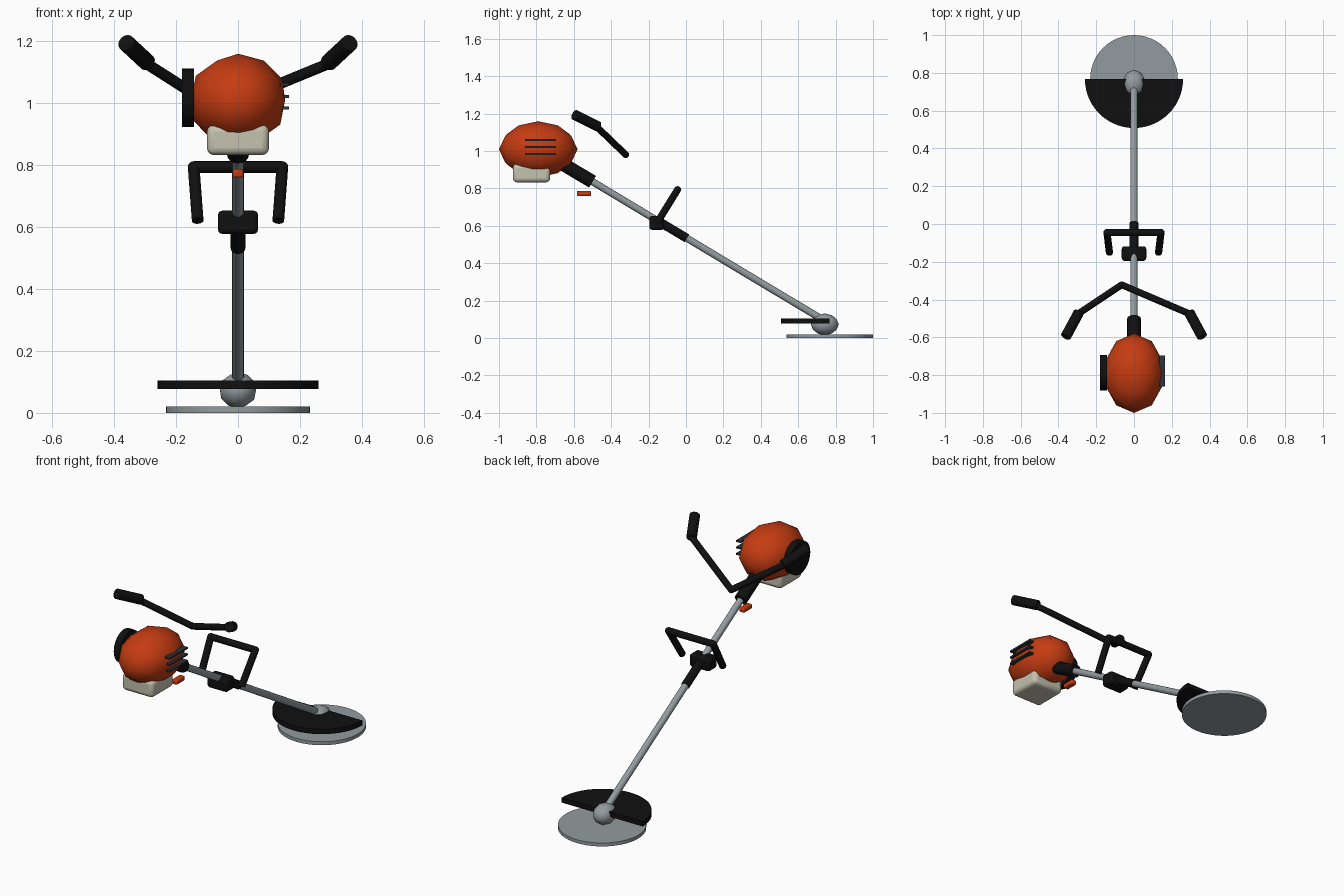
import bpy, bmesh, math
from mathutils import Vector, Matrix

if "Cube" in bpy.data.objects:
    bpy.data.objects.remove(bpy.data.objects["Cube"])


def material(name, rgb):
    m = bpy.data.materials.new(name)
    m.diffuse_color = (*rgb, 1)
    m.use_nodes = True
    m.node_tree.nodes["Principled BSDF"].inputs["Base Color"].default_value = m.diffuse_color
    return m


ORANGE = material("orange", (0.56, 0.045, 0.006))
BLACK = material("black", (0.005, 0.005, 0.005))
SILVER = material("silver", (0.29, 0.33, 0.345))
BEIGE = material("beige", (0.56, 0.54, 0.43))
SLATE = material("dark slate", (0.025, 0.033, 0.042))


def finish(name, bm, mat, angle=40, bevel=0):
    me = bpy.data.meshes.new(name)
    bm.to_mesh(me)
    bm.free()
    me.materials.append(mat)
    ob = bpy.data.objects.new(name, me)
    bpy.context.collection.objects.link(ob)
    bpy.ops.object.select_all(action='DESELECT')
    ob.select_set(True)
    bpy.context.view_layer.objects.active = ob
    bpy.ops.object.shade_smooth_by_angle(angle=math.radians(angle))
    if bevel:
        b = ob.modifiers.new("rounded edges", 'BEVEL')
        b.width, b.segments = bevel, 3
    return ob


def tube(name, points, r, mat, sides=16, bevel=0):
    """Round bar along a list of points, with ball joints at inner points."""
    bm = bmesh.new()
    pts = [Vector(p) for p in points]
    for a, b in zip(pts, pts[1:]):
        d = b - a
        mx = Matrix.Translation((a + b) / 2) @ d.to_track_quat('Z', 'Y').to_matrix().to_4x4()
        bmesh.ops.create_cone(bm, cap_ends=True, segments=sides, radius1=r, radius2=r,
                              depth=d.length, matrix=mx)
    for p in pts[1:-1]:
        bmesh.ops.create_uvsphere(bm, u_segments=sides, v_segments=8, radius=r,
                                  matrix=Matrix.Translation(p))
    return finish(name, bm, mat, 40, bevel)


def ball(name, center, radii, mat):
    bm = bmesh.new()
    bmesh.ops.create_icosphere(bm, subdivisions=2, radius=1,
                               matrix=Matrix.Translation(center) @ Matrix.Diagonal((*radii, 1)))
    return finish(name, bm, mat, 80)


def box(name, center, size, mat, bevel=0):
    bm = bmesh.new()
    bmesh.ops.create_cube(bm, size=1,
                          matrix=Matrix.Translation(center) @ Matrix.Diagonal((*size, 1)))
    return finish(name, bm, mat, 40, bevel)


def shaft_point(y):
    """Point on the sloping shaft axis."""
    return (0, y, 0.536 - 0.599 * y)


# Cutting disc
tube("cutting_disc", [(0, 0.768, 0), (0, 0.768, 0.02)], 0.232, SILVER, 48)

# Half-round guard above the disc
bm = bmesh.new()
arc = [math.pi + math.pi * i / 28 for i in range(29)]
face = bm.faces.new([bm.verts.new((0.26 * math.cos(a), 0.768 + 0.26 * math.sin(a), 0.077))
                     for a in arc])
side = bmesh.ops.extrude_face_region(bm, geom=[face])
bmesh.ops.translate(bm, vec=(0, 0, 0.028),
                    verts=[v for v in side["geom"] if isinstance(v, bmesh.types.BMVert)])
bmesh.ops.recalc_face_normals(bm, faces=bm.faces)
finish("guard", bm, BLACK)

# Gear head, shaft and sleeves
ball("gear_head", (0, 0.742, 0.073), (0.061, 0.075, 0.058), SILVER)
tube("shaft", [shaft_point(0.74), shaft_point(-0.62)], 0.019, SILVER)
tube("lower_sleeve", [shaft_point(0.005), shaft_point(-0.16)], 0.024, BLACK)
tube("engine_sleeve", [shaft_point(-0.5), shaft_point(-0.68)], 0.036, BLACK)

# Handle clamp and open loop handle
box("handle_clamp", (0, -0.157, 0.615), (0.13, 0.077, 0.075), BLACK, 0.015)
tube("loop_handle", [(-0.13, -0.152, 0.62), (-0.143, -0.045, 0.793),
                     (0.143, -0.045, 0.793), (0.13, -0.152, 0.62)], 0.019, BLACK)

# Bent handlebar with grips
tube("handlebar", [(-0.3, -0.478, 1.13), (-0.065, -0.322, 0.98), (0.3, -0.478, 1.13)],
     0.018, BLACK)
for s, side_name in ((-1, "left"), (1, "right")):
    tube(side_name + "_grip", [(s * 0.292, -0.468, 1.13), (s * 0.362, -0.598, 1.195)],
         0.028, BLACK, 16, 0.004)

# Trigger
box("trigger", (0, -0.546, 0.773), (0.034, 0.076, 0.027), ORANGE, 0.007)

# Engine housing, fuel tank, starter and vents
ball("engine_housing", (0, -0.79, 1.009), (0.16, 0.21, 0.15), ORANGE)
box("fuel_tank", (0, -0.826, 0.881), (0.2, 0.2, 0.098), BEIGE, 0.022)
tube("starter_cover", [(-0.18, -0.787, 1.017), (-0.142, -0.787, 1.017)], 0.094, BLACK, 24)
for i in range(3):
    box("vent_%d" % (i + 1), (0.15, -0.778, 0.984 + 0.0375 * i), (0.03, 0.165, 0.01), SLATE)
